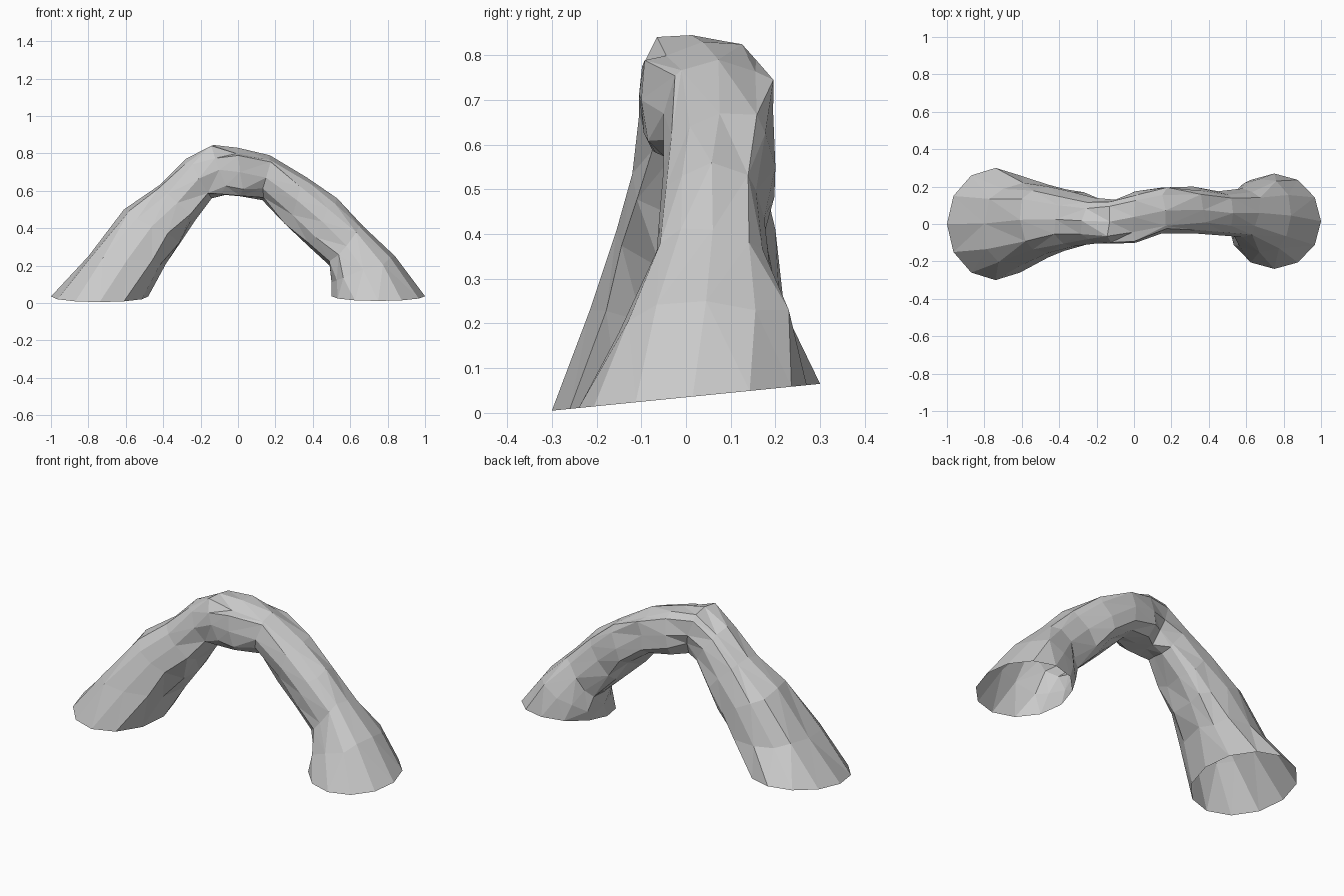
import bpy, bmesh, math, random

if "Cube" in bpy.data.objects:
    bpy.data.objects.remove(bpy.data.objects["Cube"])

random.seed(4)
SIDES = 12

# Cross-sections along the arch, left foot to right foot:
# outer x, outer z, inner x, inner z, front y, back y, skew of inner face towards the back
SECTIONS = [
    (-1.00, .035, -.48, .035, -.30, .30, 0),
    (-.80, .25, -.385, .21, -.215, .22, .06),
    (-.61, .50, -.31, .32, -.155, .20, .06),
    (-.42, .63, -.23, .44, -.12, .17, .06),
    (-.28, .77, -.14, .56, -.105, .14, .04),
    (-.13, .845, -.07, .58, -.105, .13, 0),
    (.00, .83, .02, .57, -.10, .175, 0),
    (.17, .79, .13, .55, -.05, .195, 0),
    (.37, .67, .26, .43, -.05, .20, 0),
    (.53, .56, .37, .31, -.06, .175, 0),
    (.67, .41, .49, .20, -.07, .19, 0),
    (.84, .25, .50, .11, -.15, .24, 0),
    (1.00, .035, .50, .035, -.24, .27, 0),
]


def spow(v, p):
    return math.copysign(abs(v) ** p, v)


def ring(bm, sec, base):
    """One rounded-box ring spanning the outer and inner edge points."""
    ox, oz, ix, iz, yf, yb, skew = sec
    verts = []
    for k in range(SIDES):
        a = 2 * math.pi * k / SIDES
        power = 1.0 if base else .8
        u, v = spow(math.cos(a), power), spow(math.sin(a), power)
        t = (1 - u) / 2
        y = (yf + yb) / 2 - v * (yb - yf) / 2
        x = ox + (ix - ox) * t
        z = oz + (iz - oz) * t
        if base:
            z += .1 * y              # feet sit on a slightly tilted plane
        else:
            if u < 0:
                y += skew * -u * (1 - abs(v))
            if k % (SIDES // 4):     # chipped rock, silhouette points stay put
                x += random.uniform(-.018, .018)
                y += random.uniform(-.015, .015)
                z += random.uniform(-.018, .018)
        verts.append(bm.verts.new((x, y, max(z, 0))))
    return verts


# Rock arch: faceted tube, open under both feet
bm = bmesh.new()
last = len(SECTIONS) - 1
rings = [ring(bm, s, i in (0, last)) for i, s in enumerate(SECTIONS)]
for r0, r1 in zip(rings, rings[1:]):
    for k in range(SIDES):
        n = (k + 1) % SIDES
        bm.faces.new((r0[k], r0[n], r1[n], r1[k]))
bmesh.ops.triangulate(bm, faces=bm.faces[:], quad_method='SHORT_EDGE')
bmesh.ops.recalc_face_normals(bm, faces=bm.faces[:])

# Make sure the open tube faces outwards (check the crown)
bm.faces.ensure_lookup_table()
top = max(bm.faces, key=lambda f: f.calc_center_median().z)
if top.normal.z < 0:
    bmesh.ops.reverse_faces(bm, faces=bm.faces[:])

mesh = bpy.data.meshes.new("rock_arch")
bm.to_mesh(mesh)
bm.free()
arch = bpy.data.objects.new("rock_arch", mesh)
bpy.context.collection.objects.link(arch)
